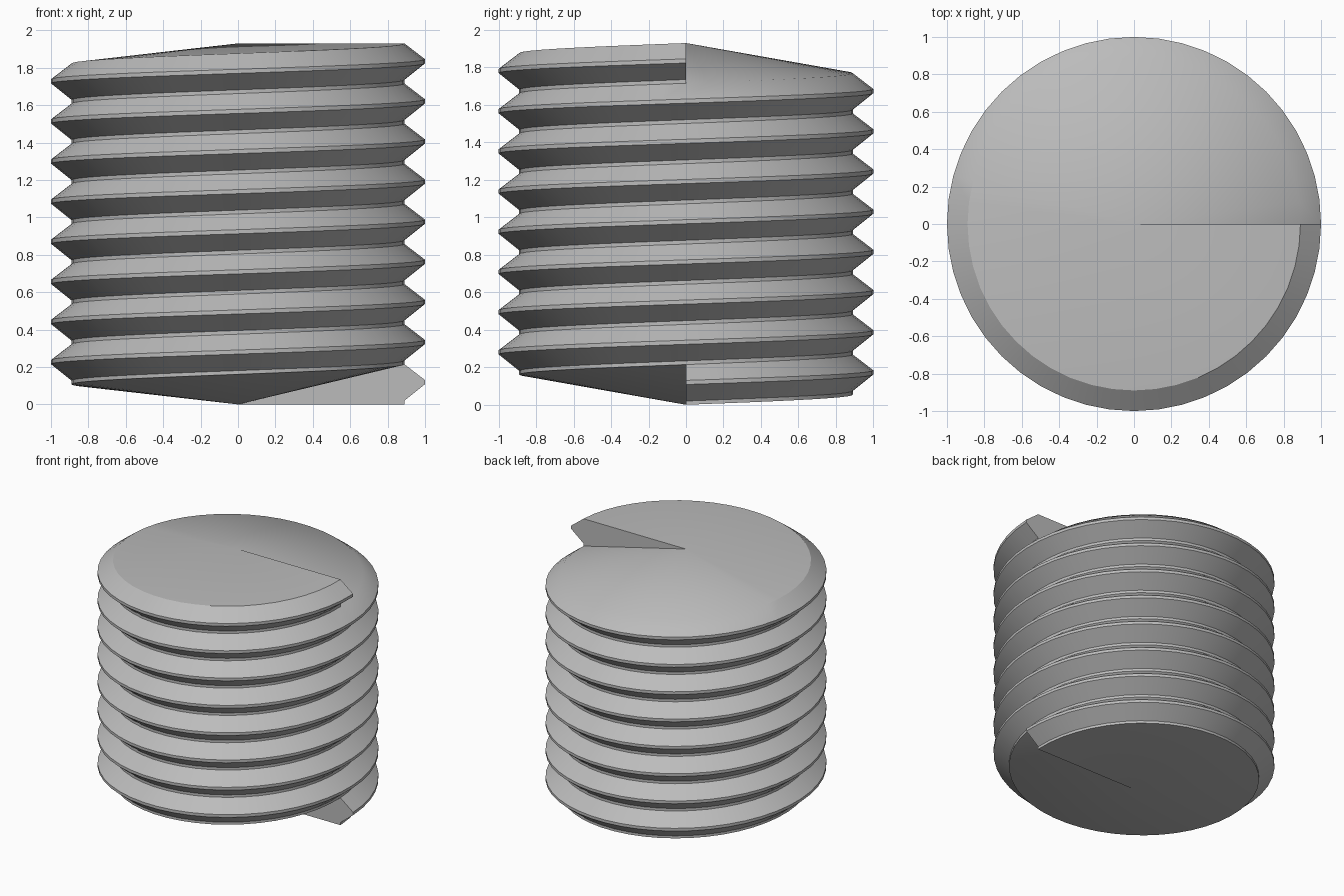
import bpy, bmesh
from math import cos, sin, tau, radians
from mathutils import Vector

cube = bpy.data.objects.get("Cube")
if cube:
    bpy.data.objects.remove(cube, do_unlink=True)

SEGMENTS = 48            # steps per turn
TURNS = 8
HEIGHT = 1.93
PITCH = HEIGHT / (TURNS + 1)

# Thread tooth as (radius, height): root flat, lower flank, crest flat, upper flank
TOOTH = [(0.89, 0), (0.89, 0.02), (1, 0.108), (1, 0.13), (0.89, PITCH)]

steel = bpy.data.materials.new("grey steel")
steel.use_nodes = True
colour = (0.5, 0.5, 0.5, 1)
steel.diffuse_color = colour
steel.node_tree.nodes["Principled BSDF"].inputs["Base Color"].default_value = colour

bm = bmesh.new()

# Sweep the tooth along the helix
rings = []
for i in range(TURNS * SEGMENTS + 1):
    a = tau * i / SEGMENTS
    rise = PITCH * i / SEGMENTS
    rings.append([bm.verts.new((r * cos(a), r * sin(a), z + rise)) for r, z in TOOTH])
for lower, upper in zip(rings, rings[1:]):
    for j in range(len(TOOTH) - 1):
        bm.faces.new((lower[j], upper[j], upper[j + 1], lower[j + 1]))


# Spiral cone cap with an upright step where the thread starts or ends
def add_cap(z, rim, step_ring):
    centre = bm.verts.new((0, 0, z))
    for a, b in zip(rim, rim[1:]):
        bm.faces.new((centre, a, b))
    bm.faces.new([centre] + step_ring)


add_cap(0, [ring[0] for ring in rings[:SEGMENTS + 1]], rings[0])
add_cap(HEIGHT, [ring[-1] for ring in rings[-SEGMENTS - 1:]], rings[-1])

# Weld neighbouring turns together
bmesh.ops.remove_doubles(bm, verts=bm.verts, dist=0.0005)
bmesh.ops.recalc_face_normals(bm, faces=bm.faces)

mesh = bpy.data.meshes.new("threaded_rod")
bm.to_mesh(mesh)
bm.free()
mesh.materials.append(steel)
rod = bpy.data.objects.new("threaded_rod", mesh)
bpy.context.collection.objects.link(rod)

bpy.ops.object.select_all(action='DESELECT')
rod.select_set(True)
bpy.context.view_layer.objects.active = rod
bpy.ops.object.shade_smooth_by_angle(angle=radians(30))
